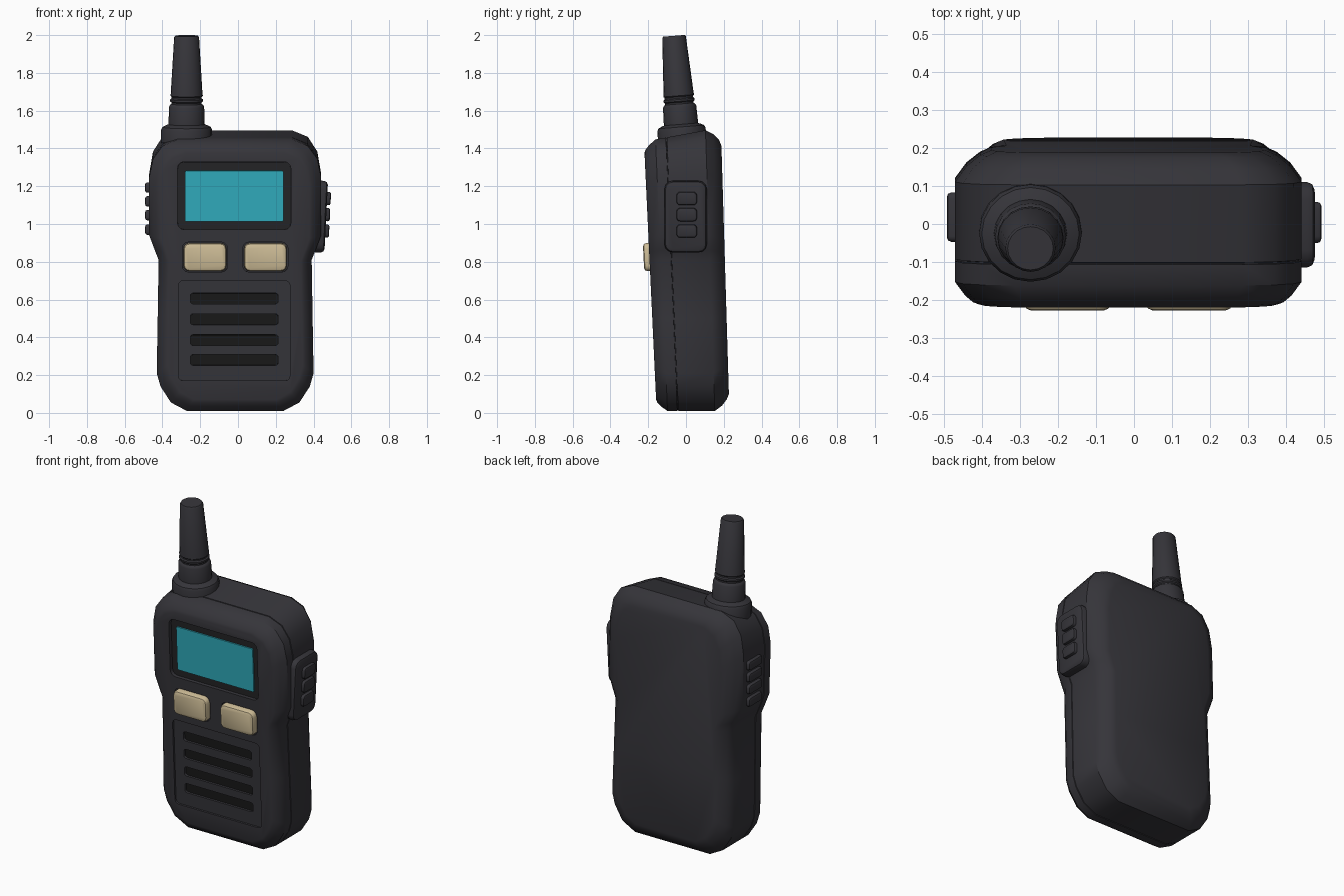
import bpy, bmesh, math
from mathutils import Matrix

cube = bpy.data.objects.get("Cube")
if cube:
    bpy.data.objects.remove(cube, do_unlink=True)


def material(name, rgb, rough=0.6):
    m = bpy.data.materials.new(name)
    m.use_nodes = True
    m.diffuse_color = (*rgb, 1)
    shader = next(n for n in m.node_tree.nodes if n.type == 'BSDF_PRINCIPLED')
    shader.inputs["Base Color"].default_value = (*rgb, 1)
    shader.inputs["Roughness"].default_value = rough
    return m


CASE = material("charcoal plastic", (0.036, 0.035, 0.042))
DARK = material("black bezel", (0.018, 0.018, 0.02))
SLOT = material("slot black", (0.01, 0.01, 0.01))
SCREEN = material("cyan screen", (0.03, 0.42, 0.52))
KEY = material("beige key", (0.62, 0.51, 0.31))

CX = -0.015      # centre line of the case
TILT = 0.047     # lean of the front face


def front_y(z):
    return -0.155 - TILT * z


def back_y(z):
    return 0.23 - 0.03 * z


def finish(name, bm, mat):
    bmesh.ops.recalc_face_normals(bm, faces=bm.faces)
    mesh = bpy.data.meshes.new(name)
    bm.to_mesh(mesh)
    bm.free()
    mesh.materials.append(mat)
    ob = bpy.data.objects.new(name, mesh)
    bpy.context.collection.objects.link(ob)
    return ob


def smooth(ob, angle=0.6):
    bpy.ops.object.select_all(action='DESELECT')
    ob.select_set(True)
    bpy.context.view_layer.objects.active = ob
    bpy.ops.object.shade_smooth_by_angle(angle=angle)


def loft(bm, rings):
    """Skin a list of closed rings and cap both ends."""
    loops = [[bm.verts.new(p) for p in ring] for ring in rings]
    for a, b in zip(loops, loops[1:]):
        for i in range(len(a)):
            j = (i + 1) % len(a)
            bm.faces.new((a[i], a[j], b[j], b[i]))
    bm.faces.new(loops[0])
    bm.faces.new(loops[-1])


def slab(name, size, radius, place, mat, chamfer=0.0):
    """Rounded rectangle in local xz, extruded along y, chamfered at -y."""
    w, d, h = size
    rings = []
    levels = [(d / 2, 0), (-d / 2 + chamfer, 0)]
    if chamfer:
        levels += [(-d / 2 + chamfer * 0.3, chamfer * 0.3), (-d / 2, chamfer)]
    else:
        levels[1] = (-d / 2, 0)
    for y, inset in levels:
        ring = []
        for q in range(4):
            sx, sz = ((1, 1), (-1, 1), (-1, -1), (1, -1))[q]
            for k in range(4):
                a = math.pi / 2 * (q + k / 3)
                r = max(radius - inset, 0.004)
                ring.append((sx * (w / 2 - inset - r) + r * math.cos(a), y,
                             sz * (h / 2 - inset - r) + r * math.sin(a)))
        rings.append(ring)
    bm = bmesh.new()
    loft(bm, rings)
    bm.transform(place)
    return finish(name, bm, mat)


def on_front(x, z, depth=0.0):
    """Placement on the leaning front face, depth measured inwards."""
    return Matrix.Translation((x, front_y(z) + depth, z)) @ Matrix.Rotation(TILT, 4, 'X')


# Case: half outline (half width, height) mirrored, lofted front to back
half = [(0.255, 0.01), (0.34, 0.055), (0.395, 0.14), (0.415, 0.21),
        (0.41, 0.5), (0.405, 0.81), (0.425, 0.86), (0.455, 0.94), (0.455, 1.25),
        (0.435, 1.35), (0.385, 1.42), (0.30, 1.455)]
outline = half + [(-w, z) for w, z in reversed(half)]
# (depth fraction, inset), including the seam groove
levels = [(0, 0.06), (0.015, 0.045), (0.06, 0.025), (0.15, 0),
          (0.285, 0), (0.288, 0.006), (0.296, 0.006), (0.299, 0),
          (0.8, 0), (0.9, 0.028), (0.97, 0.062), (1, 0.09)]
rings = []
for t, inset in levels:
    ring = []
    for w, z in outline:
        x = CX + w * (1 - inset / 0.43)
        z = 0.735 + (z - 0.735) * (1 - inset / 0.725)
        z += 0.075 * (t - 0.25) * min(max((z - 1.15) / 0.25, 0), 1)
        ring.append((x, front_y(z) + t * (back_y(z) - front_y(z)), z))
    rings.append(ring)
bm = bmesh.new()
loft(bm, rings)
case = finish("case", bm, CASE)

# Pockets cut in the front face
SLOTS = [0.605, 0.495, 0.385, 0.28]
KEYS = [-0.175, 0.145]
pockets = [((0.60, 0.06, 0.36), 0.035, -0.02, 1.15),
           ((0.59, 0.024, 0.53), 0.025, -0.02, 0.435)]
pockets += [((0.465, 0.08, 0.058), 0.015, CX - 0.005, z) for z in SLOTS]
pockets += [((0.24, 0.02, 0.16), 0.035, x, 0.825) for x in KEYS]
bpy.context.view_layer.objects.active = case
for size, radius, x, z in pockets:
    cutter = slab("cutter", size, radius, on_front(x, z), CASE)
    cutter.hide_render = True
    mod = case.modifiers.new("pocket", 'BOOLEAN')
    mod.operation = 'DIFFERENCE'
    mod.solver = 'EXACT'
    mod.object = cutter
    bpy.context.view_layer.objects.active = case
    bpy.ops.object.modifier_apply(modifier=mod.name)
    bpy.data.objects.remove(cutter, do_unlink=True)
smooth(case)

# Screen in its bezel
slab("screen_bezel", (0.598, 0.009, 0.358), 0.034, on_front(-0.02, 1.15, 0.026), DARK)
slab("screen", (0.52, 0.009, 0.27), 0.008, on_front(-0.02, 1.147, 0.018), SCREEN)

# Speaker slots
for i, z in enumerate(SLOTS):
    slab(f"speaker_slot_{i + 1}", (0.464, 0.009, 0.057), 0.015,
         on_front(CX - 0.005, z, 0.03), SLOT)

# Front keys
for side, x in zip(("right", "left"), KEYS):
    smooth(slab(f"front_key_{side}", (0.226, 0.05, 0.148), 0.03,
                on_front(x, 0.825, -0.006), KEY, 0.016))

# Push-to-talk pad with three buttons on the left side
face_left = Matrix.Rotation(math.pi / 2, 4, 'Z')
lean = Matrix.Rotation(0.05, 4, 'Y')
smooth(slab("side_pad", (0.225, 0.09, 0.38), 0.045,
            Matrix.Translation((0.422, -0.002, 1.04)) @ lean @ face_left, CASE, 0.02))
for i, z in enumerate((0.963, 1.05, 1.135)):
    smooth(slab(f"side_button_{i + 1}", (0.108, 0.04, 0.07), 0.018,
                Matrix.Translation((0.467 + 0.05 * (z - 1.05), 0.004, z)) @ lean @ face_left,
                CASE, 0.01))

# Grip ribs on the right side
face_right = Matrix.Rotation(-math.pi / 2, 4, 'Z')
for i, z in enumerate((0.97, 1.047, 1.12, 1.193)):
    smooth(slab(f"grip_rib_{i + 1}", (0.13, 0.05, 0.055), 0.015,
                Matrix.Translation((-0.467, 0.018, z)) @ face_right, CASE, 0.012))

# Antenna: collar, grooved neck and tapered whip
profile = [(0.135, -0.03), (0.135, 0.05), (0.128, 0.064), (0.112, 0.072), (0.096, 0.078),
           (0.093, 0.17), (0.087, 0.182), (0.08, 0.186), (0.08, 0.194), (0.087, 0.2),
           (0.087, 0.21), (0.08, 0.216), (0.08, 0.224), (0.086, 0.23), (0.084, 0.24),
           (0.066, 0.54), (0.06, 0.548)]
SIDES = 20
bm = bmesh.new()
loft(bm, [[(r * math.cos(k * math.tau / SIDES), 0.95 * r * math.sin(k * math.tau / SIDES), z)
           for k in range(SIDES)] for r, z in profile])
bm.transform(Matrix.Translation((-0.272, -0.02, 1.45)) @ Matrix.Rotation(0.08, 4, 'X'))
smooth(finish("antenna", bm, CASE))
